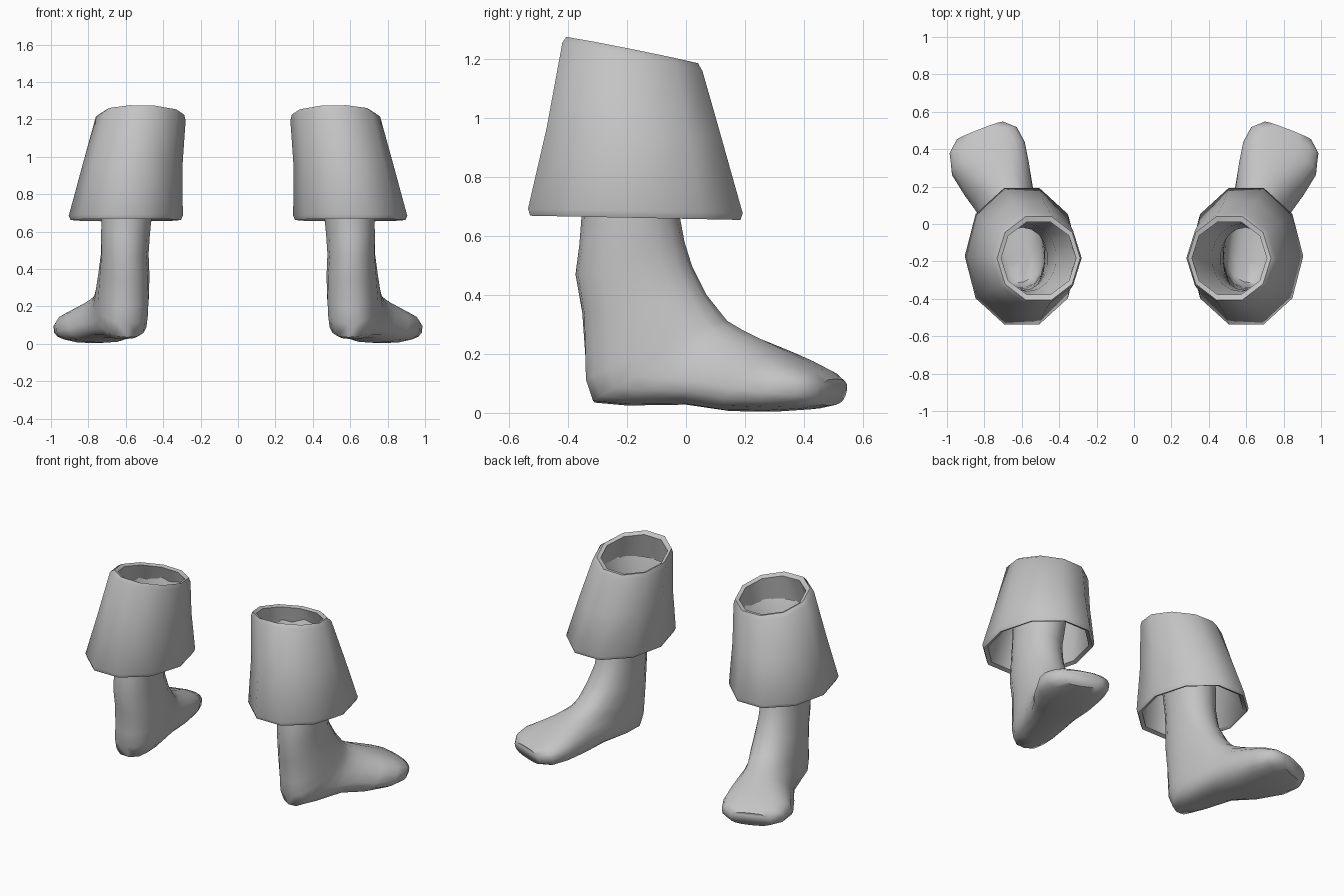
import bpy, bmesh, math
from mathutils import Vector

cube = bpy.data.objects.get("Cube")
if cube:
    bpy.data.objects.remove(cube, do_unlink=True)

grey = bpy.data.materials.new("plain_grey")
grey.use_nodes = True
grey.diffuse_color = (0.55, 0.55, 0.55, 1)
grey.node_tree.nodes["Principled BSDF"].inputs["Base Color"].default_value = (0.55, 0.55, 0.55, 1)


def loft(name, rings, side, closed=False, cap=False, angle=50):
    """Skin a list of point rings; side = -1 mirrors the part across x."""
    bm = bmesh.new()
    loops = [[bm.verts.new((p.x * side, p.y, p.z)) for p in ring] for ring in rings]
    pairs = list(zip(loops, loops[1:]))
    if closed:
        pairs.append((loops[-1], loops[0]))
    n = len(loops[0])
    for a, b in pairs:
        for i in range(n):
            j = (i + 1) % n
            bm.faces.new((a[i], a[j], b[j], b[i]))
    if cap:
        bm.faces.new(loops[-1])
    bmesh.ops.recalc_face_normals(bm, faces=bm.faces)
    mesh = bpy.data.meshes.new(name)
    bm.to_mesh(mesh)
    bm.free()
    mesh.materials.append(grey)
    obj = bpy.data.objects.new(name, mesh)
    bpy.context.collection.objects.link(obj)
    bpy.ops.object.select_all(action='DESELECT')
    obj.select_set(True)
    bpy.context.view_layer.objects.active = obj
    bpy.ops.object.shade_smooth_by_angle(angle=math.radians(angle))


def cuff_ring(cx, cy, z, rx, ry, tilt_y, tilt_x=0):
    """Ten-sided ring whose height slopes with y and x."""
    ring = []
    for k in range(10):
        a = k * math.tau / 10
        dx, dy = rx * math.cos(a), ry * math.sin(a)
        ring.append(Vector((cx + dx, cy + dy, z + tilt_y * dy + tilt_x * dx)))
    return ring


def power(v, e):
    return math.copysign(abs(v) ** e, v)


def foot_ring(front, back, width, turn, square):
    """Rounded section between an instep point and a heel or sole point."""
    f, b = Vector(front), Vector(back)
    mid, half = (f + b) / 2, (f - b) / 2
    across = Vector((math.cos(turn), -math.sin(turn), 0)) * width
    return [mid + half * power(math.cos(a), square) + across * power(math.sin(a), square)
            for a in (k * math.tau / 18 for k in range(18))]


# Cuff: outer wall up to the sloping rim, then lining back down
cuff = [
    cuff_ring(.60, -.172, .662, .295, .375, -.02),
    cuff_ring(.60, -.172, .685, .305, .383, -.02),
    cuff_ring(.565, -.176, .95, .268, .312, -.06),
    cuff_ring(.52, -.182, 1.205, .24, .25, -.2, .04),
    cuff_ring(.51, -.183, 1.23, .222, .235, -.2, .02),
    cuff_ring(.51, -.183, 1.22, .2, .205, -.2, .02),
    cuff_ring(.55, -.178, .98, .235, .275, -.06),
    cuff_ring(.60, -.172, .672, .272, .35, -.02),
]

# Leg and foot: instep point, heel or sole point, half width, turn, squareness
sections = [
    ((.53, .05, 1.1), (.53, -.41, 1.1), .22, 0, 1),
    ((.57, .0, .95), (.57, -.36, .95), .155, 0, 1),
    ((.597, -.02, .66), (.597, -.355, .66), .135, 0, .95),
    ((.602, -.005, .58), (.602, -.362, .57), .132, 0, .95),
    ((.61, .02, .5), (.6, -.375, .47), .128, .05, .95),
    ((.63, .07, .4), (.59, -.352, .34), .135, .1, .9),
    ((.655, .14, .312), (.585, -.342, .2), .14, .2, .85),
    ((.665, .16, .3), (.585, -.338, .11), .14, .25, .82),
    ((.68, .19, .282), (.59, -.31, .035), .14, .3, .8),
    ((.7, .23, .262), (.61, -.2, .025), .145, .33, .8),
    ((.72, .28, .238), (.66, .0, .028), .16, .36, .8),
    ((.75, .34, .21), (.72, .15, .006), .19, .37, .8),
    ((.782, .4, .18), (.775, .3, .004), .212, .37, .78),
    ((.81, .465, .145), (.8, .42, .012), .195, .37, .75),
    ((.825, .507, .115), (.822, .485, .025), .135, .37, .75),
]
boot = [foot_ring(*s) for s in sections]

for label, side in (("left", 1), ("right", -1)):
    loft(label + "_boot_cuff", cuff, side, closed=True)
    loft(label + "_boot_foot", boot, side, cap=True, angle=60)
